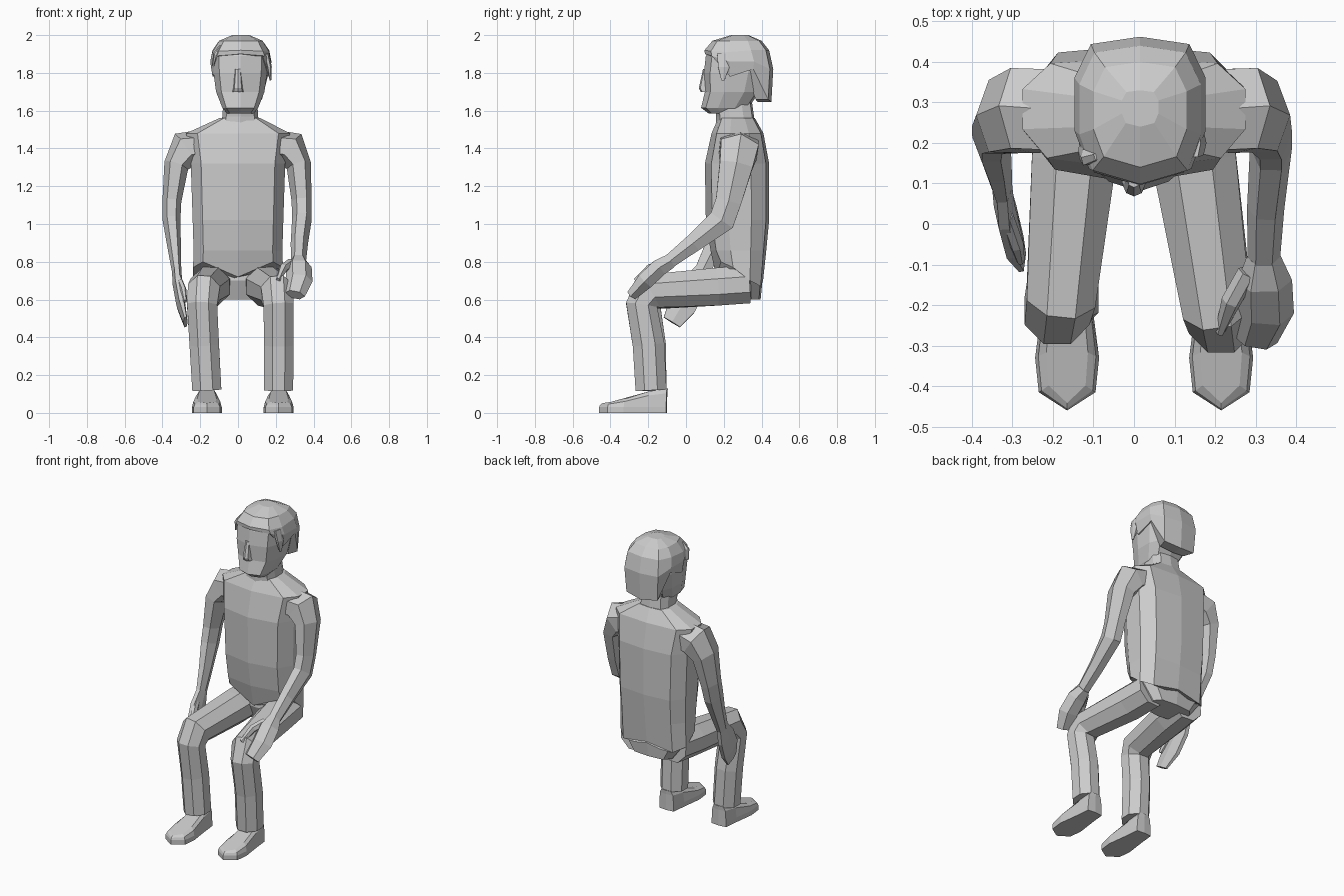
import bpy, bmesh
from mathutils import Vector
from math import cos, sin, pi


def loft(name, rings, caps=(True, True)):
    """Skin equal-length rings of points into one flat-shaded mesh."""
    bm = bmesh.new()
    vs = [[bm.verts.new(p) for p in r] for r in rings]
    n = len(vs[0])
    for a, b in zip(vs, vs[1:]):
        for i in range(n):
            j = (i + 1) % n
            bm.faces.new((a[i], a[j], b[j], b[i]))
    if caps[0]:
        bm.faces.new(vs[0][::-1])
    if caps[1]:
        bm.faces.new(vs[-1])
    bmesh.ops.recalc_face_normals(bm, faces=bm.faces)
    mesh = bpy.data.meshes.new(name)
    bm.to_mesh(mesh)
    bm.free()
    ob = bpy.data.objects.new(name, mesh)
    bpy.context.collection.objects.link(ob)
    return ob


def mirrored(half, cx=0):
    """Close a half outline (front centre ... back centre) across x = cx."""
    return [(cx + x, y, z) for x, y, z in half] + \
           [(cx - x, y, z) for x, y, z in half[-2:0:-1]]


def body_ring(z, w, yf, yb, cx=0.0):
    """Ten-sided horizontal section; z may be one height or six."""
    zs = z if isinstance(z, list) else [z] * 6
    fx = (0, .78, 1, 1, .75, 0)
    fy = (0, .1, .36, .72, .95, 1)
    return mirrored([(a * w, yf + b * (yb - yf), h) for a, b, h in zip(fx, fy, zs)], cx)


def tube(name, path, n=6):
    """Limb along points (x, y, z, half width, half depth), mitred at bends."""
    pts = [Vector(p[:3]) for p in path]
    rings = []
    for i, p in enumerate(pts):
        t = Vector()
        if i > 0:
            t += (p - pts[i - 1]).normalized()
        if i < len(pts) - 1:
            t += (pts[i + 1] - p).normalized()
        t.normalize()
        # width axis follows the outer side of the limb as it turns downward
        u = Vector((1, 0, 0))
        u = (u - t * u.dot(t)).normalized()
        v = t.cross(u)
        off = pi / 8 if n == 8 else 0
        kx = 1 / cos(off)
        ky = kx if n == 8 else 1 / cos(pi / 6)
        rings.append([p + u * path[i][3] * kx * cos(off + 2 * pi * k / n)
                      + v * path[i][4] * ky * sin(off + 2 * pi * k / n) for k in range(n)])
    return loft(name, rings)


# Shirt with pointed front hem
loft("shirt", [body_ring(*r) for r in (
    (1.56, .11, .17, .365, .01),
    (1.48, .275, .135, .41),
    (1.32, .25, .10, .44),
    (1.02, .24, .105, .44),
    (.86, .235, .13, .425),
    ([.72, .80, .77, .70, .67, .70], .238, .16, .408))])

# Seat of the trousers
loft("pelvis", [body_ring(*r) for r in (
    (.80, .19, .19, .40), (.70, .215, .18, .405), (.60, .14, .22, .395))])

# Neck and head
loft("neck", [body_ring(*r) for r in (
    (1.50, .10, .16, .37, .01), (1.57, .095, .16, .36, .012), (1.64, .09, .15, .35, .012))])
loft("head", [body_ring(*r, .012) for r in (
    (1.585, .07, .12, .28), (1.615, .095, .08, .33), (1.70, .128, .10, .39),
    (1.80, .142, .095, .42), (1.89, .145, .105, .43), (1.94, .12, .14, .40))])
loft("nose", [body_ring(*r) for r in (
    (1.82, .016, .090, .15), (1.72, .024, .068, .15), (1.70, .030, .078, .15))])

# Hair with side locks and a long nape
loft("hair", [body_ring(*r, .015) for r in (
    (2.0, .045, .24, .33),
    (1.97, .115, .14, .40),
    ([1.92, 1.915, 1.91, 1.92, 1.92, 1.92], .15, .098, .44),
    ([1.90, 1.89, 1.86, 1.86, 1.82, 1.82], .162, .10, .462),
    ([1.90, 1.885, 1.78, 1.82, 1.66, 1.645], .150, .11, .452),
    ([1.90, 1.885, 1.79, 1.82, 1.66, 1.645], .12, .14, .38))], (True, False))
tube("hair_tuft", [(-.05, .18, 1.935, .02, .01), (-.09, .165, 1.93, .02, .012),
                   (-.12, .165, 1.90, .012, .02), (-.132, .18, 1.84, .006, .02)])
tube("hair_lock", [(.15, .2, 1.90, .015, .035), (.165, .20, 1.83, .014, .03),
                   (.172, .195, 1.76, .004, .008)])

# Legs, cuffs and shoes
for side, s, knee, ankle, dy in (("left", -1, -.18, -.165, .025), ("right", 1, .205, .215, 0)):
    tube(side + "_leg", [
        (s * .135, .33, .68, .10, .10),
        (s * .148, .16, .668, .104, .10),
        (knee, -.20 + dy, .64, .085, .102),
        (knee + s * .01, -.235 + dy * .8, .57, .08, .083),
        ((knee + ankle) / 2 + s * .006, -.198 + dy * .3, .36, .078, .084),
        (ankle, -.185, .12, .077, .082)], 8)
    outline = [(0, -.46), (.07, -.415), (.079, -.33), (.062, -.2), (.052, -.105), (0, -.10)]
    tops = (.052, .058, .075, .115, .13, .13)
    loft(side + "_shoe", [
        mirrored([(x, y, 0) for x, y in outline], ankle),
        mirrored([(x, y, .03) for x, y in outline], ankle),
        mirrored([(x * .9, y * .99, .8 * h) for (x, y), h in zip(outline, tops)], ankle),
        mirrored([(x * .65, y * .96, h) for (x, y), h in zip(outline, tops)], ankle)])

# Right arm with the hand resting on the knee
tube("right_arm", [
    (.15, .28, 1.42, .085, .10), (.275, .28, 1.395, .102, .10), (.322, .265, 1.31, .066, .088),
    (.337, .225, 1.12, .053, .068), (.338, .19, 1.02, .052, .07),
    (.325, .04, .90, .046, .048), (.32, -.09, .80, .04, .036)])
tube("right_hand", [
    (.32, -.08, .805, .042, .038), (.322, -.14, .77, .068, .045),
    (.325, -.215, .70, .07, .045), (.30, -.285, .625, .055, .028)])
tube("right_thumb", [
    (.28, -.12, .79, .025, .025), (.24, -.19, .765, .025, .022), (.212, -.265, .70, .012, .015)])

# Left arm hanging beside the thigh
tube("left_arm", [
    (-.15, .28, 1.42, .085, .10), (-.275, .28, 1.395, .102, .10), (-.327, .265, 1.31, .066, .09),
    (-.35, .24, 1.12, .05, .068), (-.352, .215, 1.02, .047, .065),
    (-.338, .15, .88, .036, .05), (-.325, .085, .75, .025, .04)])
tube("left_hand", [
    (-.325, .09, .76, .025, .04), (-.32, .045, .68, .026, .068),
    (-.302, -.02, .57, .024, .075), (-.278, -.075, .48, .012, .05)])
tube("left_thumb", [
    (-.315, .02, .71, .018, .022), (-.29, -.05, .65, .018, .02), (-.28, -.09, .59, .01, .012)])
